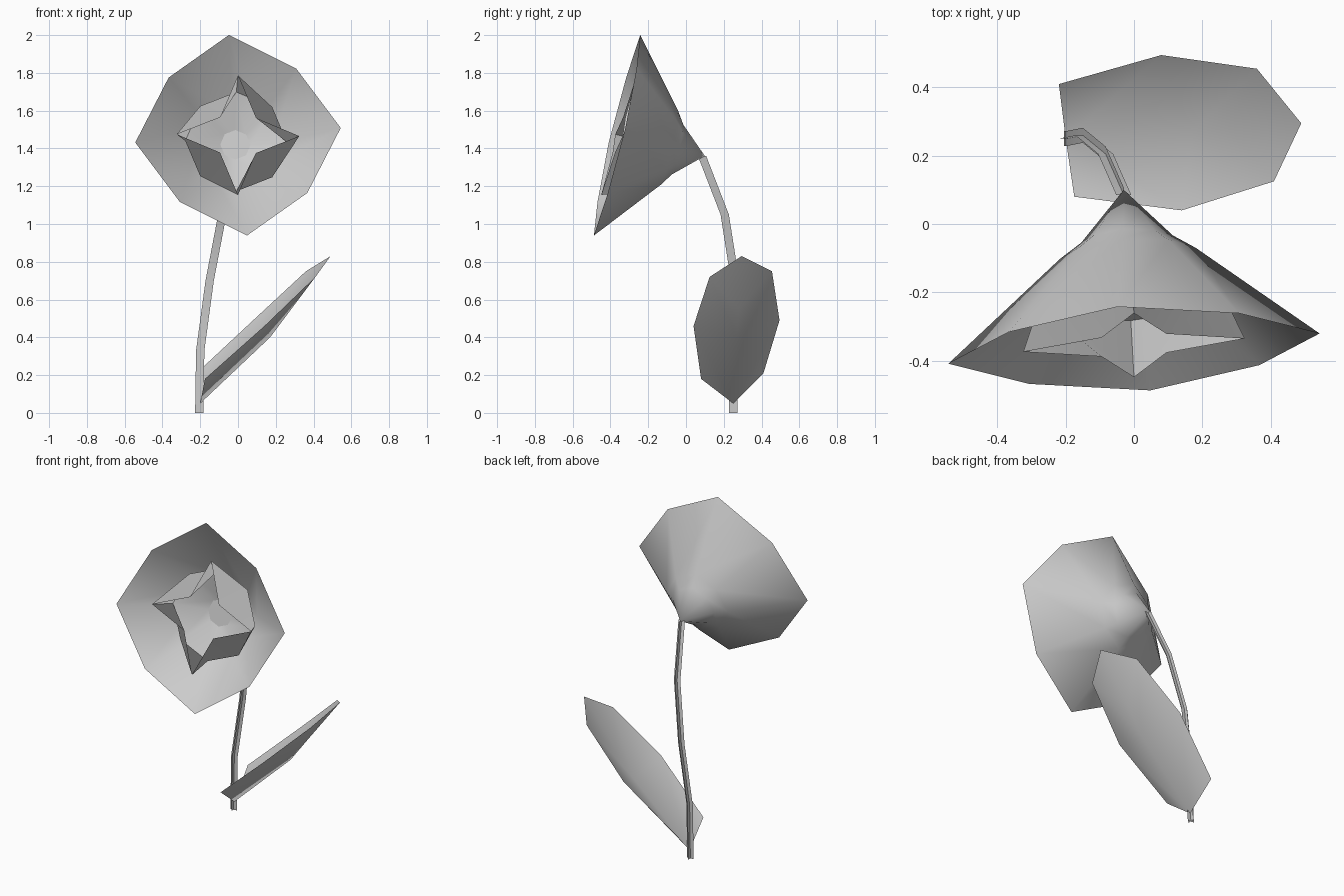
import bpy, math
from mathutils import Vector

if "Cube" in bpy.data.objects:
    bpy.data.objects.remove(bpy.data.objects["Cube"])


def make(name, verts, faces, angle=60):
    me = bpy.data.meshes.new(name)
    me.from_pydata([tuple(v) for v in verts], [], faces)
    ob = bpy.data.objects.new(name, me)
    bpy.context.collection.objects.link(ob)
    bpy.ops.object.select_all(action='DESELECT')
    ob.select_set(True)
    bpy.context.view_layer.objects.active = ob
    bpy.ops.object.shade_smooth_by_angle(angle=math.radians(angle))
    return ob


# flower axis runs from the stem tip to the centre of the open rim
APEX = Vector((-0.03, 0.10, 1.36))
MOUTH = Vector((0.0, -0.365, 1.47))
AXIS = (MOUTH - APEX).normalized()
U = (Vector((1, 0, 0)) - AXIS * AXIS.x).normalized()
V = AXIS.cross(U)
N = 8


def ring(t, r_even, r_odd=None, turn=0):
    """Eight points around the flower axis, optionally alternating in radius."""
    c = APEX.lerp(MOUTH, t)
    pts = []
    for i in range(N):
        a = math.radians(turn + 45 * i)
        r = r_odd if (r_odd and i % 2) else r_even
        pts.append(c + (U * math.cos(a) + V * math.sin(a)) * r)
    return pts


def bands(start, count):
    return [(start + k * N + i, start + k * N + (i + 1) % N,
             start + (k + 1) * N + (i + 1) % N, start + (k + 1) * N + i)
            for k in range(count) for i in range(N)]


# outer petals: flared open cone
verts = ([APEX] + ring(0.31, 0.135, 0.125, turn=5) + ring(0.4, 0.2, 0.185, turn=5)
         + ring(1, 0.547, 0.48, turn=5))
faces = [(0, 1 + (i + 1) % N, 1 + i) for i in range(N)] + bands(1, 2)
make("outer_petals", verts, faces)

# inner cup: bulging bowl whose mouth is a four-pointed star
star = ring(1, 0.325, 0.135)
for p in star:
    p.y += 0.01 + 0.06 * (p.z - 1.47)
verts = ring(0.54, 0.08) + ring(0.69, 0.27) + star
make("inner_cup", verts, [tuple(range(N))] + bands(0, 2), 50)

# stem: two crossed ribbons along a bent path
path = [(-0.205, 0.25, 0), (-0.2, 0.25, 0.33), (-0.15, 0.26, 0.7),
        (-0.083, 0.205, 1.05), (-0.03, 0.085, 1.36)]
verts, faces = [], []
for off in (Vector((0.022, 0, 0)), Vector((0, 0.022, 0))):
    b = len(verts)
    for p in path:
        verts += [Vector(p) - off, Vector(p) + off]
    faces += [(b + 2 * i, b + 2 * i + 1, b + 2 * i + 3, b + 2 * i + 2)
              for i in range(len(path) - 1)]
make("stem", verts, faces)

# leaf: two halves folded along a midrib
rib = [(-0.2, 0.25, 0.05), (0.17, 0.27, 0.40), (0.28, 0.28, 0.55), (0.49, 0.295, 0.83)]
near = [(-0.175, 0.08, 0.18), (0.14, 0.04, 0.46), (0.41, 0.125, 0.72)]
far = [(-0.22, 0.41, 0.21), (0.08, 0.495, 0.49), (0.36, 0.455, 0.75)]
faces = [(0, 1, 5, 4), (1, 2, 6, 5), (2, 3, 6),
         (0, 7, 8, 1), (1, 8, 9, 2), (2, 9, 3)]
make("leaf", [Vector(p) for p in rib + near + far], faces)
